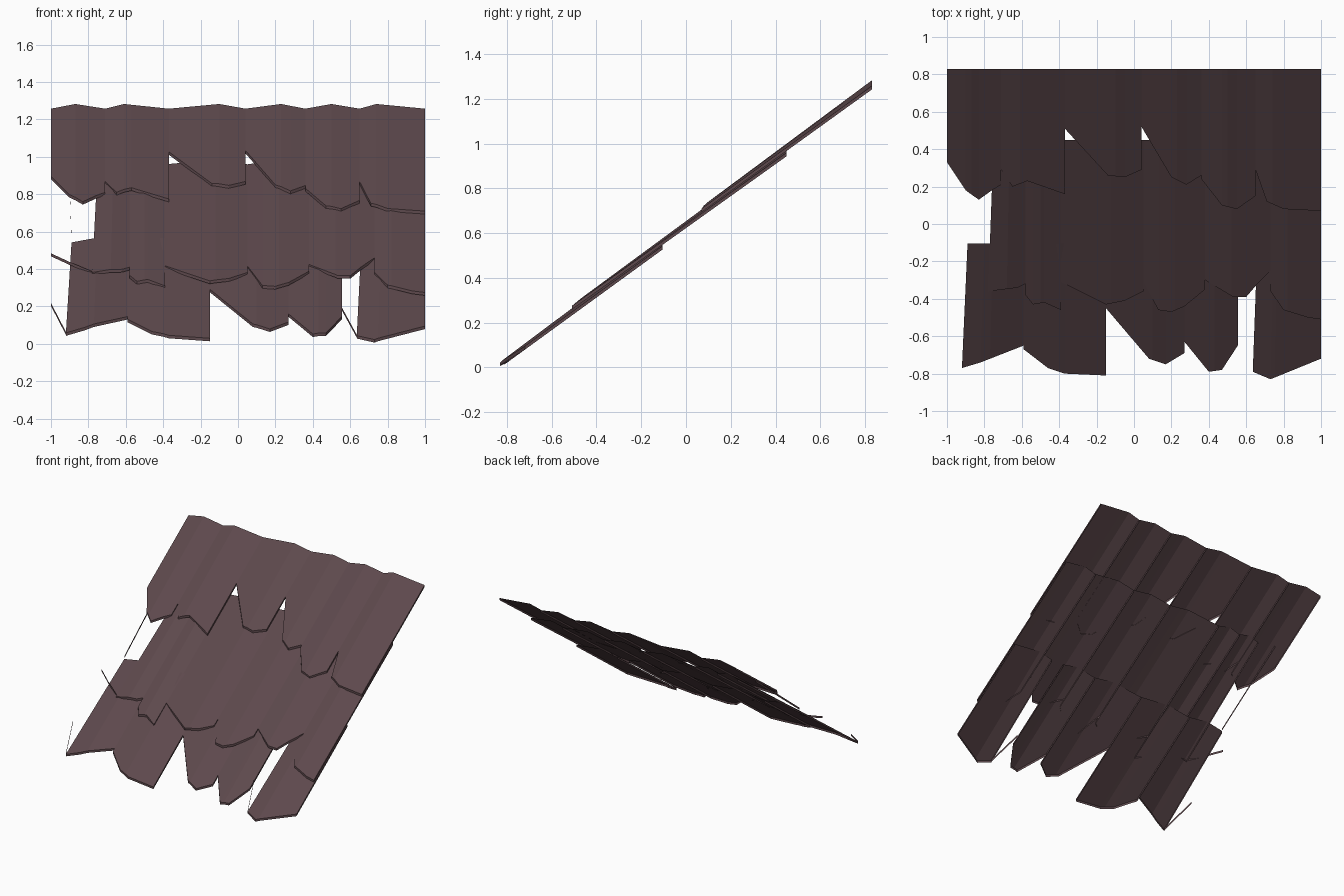
import bpy

if "Cube" in bpy.data.objects:
    bpy.data.objects.remove(bpy.data.objects["Cube"], do_unlink=True)

LIP = 0.016      # drop of the cut edge
RIDGE = 0.025    # height of the fold along each shingle

wood = bpy.data.materials.new("weathered_brown")
wood.use_nodes = True
colour = (0.11, 0.066, 0.073, 1)
wood.diffuse_color = colour
wood.node_tree.nodes["Principled BSDF"].inputs["Base Color"].default_value = colour


def pitch(y):
    return 0.645 + 0.77 * y


def add_mesh(name, verts, faces):
    mesh = bpy.data.meshes.new(name)
    mesh.from_pydata(verts, [], faces)
    mesh.materials.append(wood)
    obj = bpy.data.objects.new(name, mesh)
    bpy.context.collection.objects.link(obj)


def strip(name, path, lift=0.012):
    """Thin upright edge strip following a path on the slope."""
    high = [(x, y, pitch(y) + lift) for x, y in path]
    low = [(x, y, z - LIP) for x, y, z in high]
    n = len(path)
    add_mesh(name, low + high, [(i, i + 1, n + i + 1, n + i) for i in range(n - 1)])


def shingle(name, top, peak, cut, sink, lean=0.0):
    """Folded sheet from the row's top line down to a ragged cut, with a hanging lip."""
    pts = list(cut)
    # put a column on the fold line
    for (xa, ya), (xb, yb) in zip(cut, cut[1:]):
        if xa + 0.005 < peak < xb - 0.005:
            pts.append((peak, ya + (yb - ya) * (peak - xa) / (xb - xa)))
    pts.sort()
    left, right = pts[0][0], pts[-1][0]

    def height(x, y):
        f = (top - y) / 0.75
        side = (x - left) / (peak - left) if x < peak else (right - x) / (right - peak)
        return pitch(y) - sink + f * (sink + 0.010) + RIDGE * side * (1 - 0.65 * f)

    upper = [(x + lean * (right - x) / (right - left), top, height(x, top)) for x, y in pts]
    lower = [(x, y, height(x, y)) for x, y in pts]
    lip = [(x, y, z - LIP) for x, y, z in lower]
    n = len(pts)
    faces = []
    for i in range(n - 1):
        faces.append((n + i, n + i + 1, i + 1, i))
        faces.append((2 * n + i, 2 * n + i + 1, n + i + 1, n + i))
    # side walls
    verts = upper + lower + lip
    for i in (0, n - 1):
        x, y, z = upper[i]
        verts.append((x, y, z - LIP))
        wall = (i, n + i, 2 * n + i, len(verts) - 1)
        faces.append(wall if i == 0 else wall[::-1])
    add_mesh(name, verts, faces)


# Upper row
upper_row = [
    (-.87, [(-1, .33), (-.9, .18), (-.83, .13), (-.76, .18), (-.71, .21)]),
    (-.61, [(-.71, .29), (-.65, .2), (-.57, .23), (-.37, .16)]),
    (-.10, [(-.37, .51), (-.14, .26), (-.05, .25), (.04, .29)]),
    (.23, [(.04, .52), (.2, .25), (.28, .21), (.36, .26)]),
    (.50, [(.36, .24), (.47, .1), (.55, .08), (.65, .15)]),
    (.74, [(.65, .29), (.71, .12), (.8, .08), (1, .07)]),
]
# Middle row
middle_row = [
    (-.68, [(-.78, -.36), (-.62, -.34), (-.58, -.32)]),
    (-.50, [(-.58, -.38), (-.54, -.43), (-.48, -.42), (-.39, -.46)]),
    (-.12, [(-.39, -.31), (-.15, -.43), (-.05, -.41), (.05, -.36)]),
    (.22, [(.05, -.31), (.13, -.46), (.2, -.47), (.27, -.44), (.38, -.35)]),
    (.52, [(.38, -.3), (.53, -.39), (.6, -.39), (.66, -.32), (.73, -.25)]),
    (.82, [(.73, -.36), (.8, -.46), (.93, -.5), (1, -.51)]),
]
# Lower row
lower_row = [
    (-.77, [(-.92, -.77), (-.82, -.74), (-.59, -.65)]),
    (-.40, [(-.59, -.67), (-.46, -.77), (-.37, -.8), (-.15, -.81)]),
    (.10, [(-.15, -.45), (.08, -.72), (.17, -.75), (.27, -.69)]),
    (.43, [(.27, -.63), (.4, -.79), (.47, -.78), (.555, -.65)]),
    (.75, [(.635, -.79), (.73, -.83), (1, -.72)]),
]

for row, top, sink, tiles in (("upper", .83, .027, upper_row),
                              ("middle", .45, .032, middle_row),
                              ("lower", -.105, .022, lower_row)):
    for i, (peak, cut) in enumerate(tiles):
        lean = 0.03 if row != "upper" and i == 0 else 0.0
        if row == "lower" and i == len(tiles) - 1:
            lean = 0.025
        shingle(f"{row}_shingle_{i + 1}", top, peak, cut, sink, lean)

# Loose edge slivers left where shingles are missing
strip("middle_edge_sliver", [(-1, -.225), (-.9, -.285), (-.78, -.35)])
strip("lower_right_sliver", [(-1, -.57), (-.92, -.77)])
strip("lower_left_sliver", [(.555, -.6), (.635, -.79)])
strip("side_sliver", [(-.905, .45), (-.89, -.105)], 0.0)
